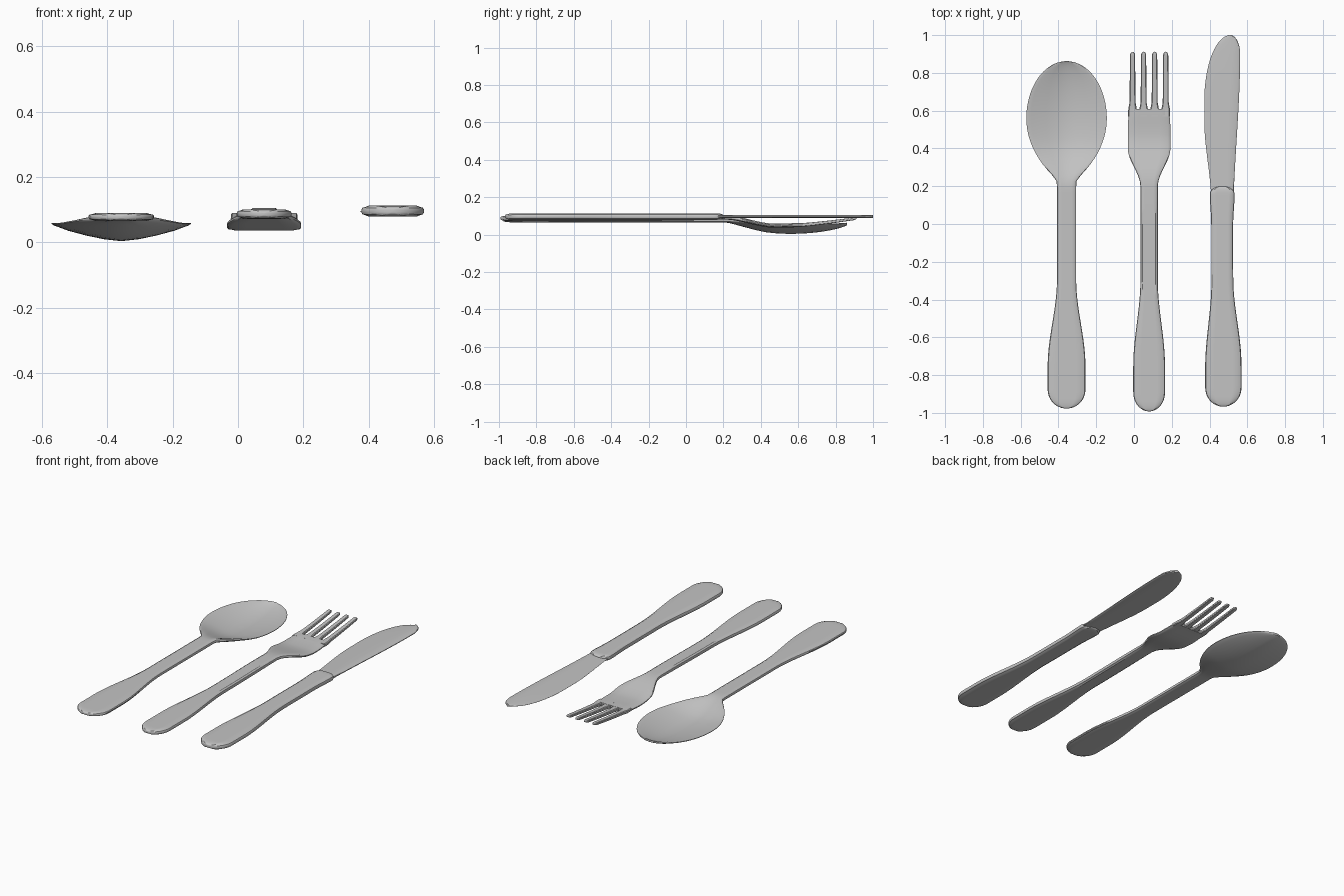
import bpy, bmesh, math

if "Cube" in bpy.data.objects:
    bpy.data.objects.remove(bpy.data.objects["Cube"])

steel = bpy.data.materials.new("brushed_steel_grey")
steel.use_nodes = True
GREY = (0.55, 0.55, 0.55, 1)
steel.diffuse_color = GREY
steel.node_tree.nodes["Principled BSDF"].inputs["Base Color"].default_value = GREY

# Rounded plate section: position across the width, share of the thickness
HALF = [(0, 1), (0.25, 1), (0.5, 1), (0.76, 1), (0.88, 0.72), (0.96, 0.6), (1, 0.25)]
TOP = [(-across, height) for across, height in HALF[:0:-1]] + HALF
SECTION = TOP + [(across, -height) for across, height in reversed(TOP)]


def mix(start, end, amount):
    return start + (end - start) * amount


def ease(y, low, high):
    """Smooth step from zero to one between two positions."""
    amount = min(1, max(0, (y - low) / (high - low)))
    return amount * amount * (3 - 2 * amount)


def round_end(distance, radius):
    """Elliptical narrowing towards an end."""
    inside = min(1, max(0, 1 - distance / radius))
    return max(0.05, math.sqrt(1 - inside * inside))


def handle_width(y, end, butt, neck):
    return mix(butt, neck, ease(y, -0.75, -0.3)) * round_end(y - end, 0.1)


def loft(name, low, high, shape, stations=64, sharp_left=False):
    """Shape gives centre x, half width, centre z, half thickness, hollow depth."""
    bm = bmesh.new()
    rings = []
    for step in range(stations + 1):
        y = mix(low, high, (1 - math.cos(math.pi * step / stations)) / 2)
        centre, width, z, thickness, hollow = shape(y)
        ring = []
        for across, height in SECTION:
            thin = min(1, 0.15 + 0.6 * (across + 1)) if sharp_left else 1
            drop = hollow * (1 - abs(across) ** 1.5)
            ring.append(bm.verts.new(
                (centre + across * width, y, z + height * thickness * thin - drop)))
        rings.append(ring)
    for back, front in zip(rings, rings[1:]):
        for i in range(len(SECTION)):
            bm.faces.new((back[i - 1], back[i], front[i], front[i - 1]))
    bm.faces.new(rings[0])
    bm.faces.new(rings[-1])
    bmesh.ops.recalc_face_normals(bm, faces=bm.faces)
    mesh = bpy.data.meshes.new(name)
    bm.to_mesh(mesh)
    bm.free()
    mesh.materials.append(steel)
    part = bpy.data.objects.new(name, mesh)
    bpy.context.collection.objects.link(part)
    bpy.ops.object.select_all(action="DESELECT")
    part.select_set(True)
    bpy.context.view_layer.objects.active = part
    bpy.ops.object.shade_smooth_by_angle(angle=math.radians(35))


# Spoon: flat handle flowing into a hollow egg-shaped bowl
SPOON_END, SPOON_TIP, BOWL_CENTRE, BOWL_WIDTH = -0.977, 0.862, 0.56, 0.213


def spoon_shape(y):
    width = handle_width(y, SPOON_END, 0.1, 0.051)
    if y < BOWL_CENTRE:
        reach = min(1, (BOWL_CENTRE - y) / 0.35)
        bowl = BOWL_WIDTH * (1 - reach ** 2) ** 0.8
        width = (width ** 4 + bowl ** 4) ** 0.25
    else:
        bowl = BOWL_WIDTH * round_end(SPOON_TIP - y, SPOON_TIP - BOWL_CENTRE)
        width = bowl
    rim = mix(0.078, 0.058, ease(y, 0.2, 0.45))
    thickness = mix(0.0125, 0.006, ease(y, 0.2, 0.4))
    thickness *= math.sqrt(round_end(y - SPOON_END, 0.05))
    return -0.357, width, rim, thickness, 0.048 * (bowl / BOWL_WIDTH) ** 1.5


loft("spoon", SPOON_END, SPOON_TIP, spoon_shape, 90)

# Fork: handle and dropped palm
FORK_X, FORK_END, PALM_END, TINE_TIP = 0.08, -0.992, 0.61, 0.912


def fork_shape(y):
    width = handle_width(y, FORK_END, 0.084, 0.046)
    width += 0.067 * ease(y, 0.2, 0.4) - 0.006 * ease(y, 0.5, PALM_END)
    z = mix(0.087, 0.092, ease(y, -0.3, 0.2))
    z -= 0.045 * ease(y, 0.2, 0.48) - 0.004 * ease(y, 0.5, PALM_END)
    thickness = mix(0.0145, 0.011, ease(y, 0, 0.3))
    return FORK_X, width, z, thickness * math.sqrt(round_end(y - FORK_END, 0.05)), 0


loft("fork", FORK_END, PALM_END, fork_shape, 80)


# Four rising tines, flared where they leave the palm
def tine_shape(centre):
    def shape(y):
        along = max(0, y - PALM_END) / (TINE_TIP - PALM_END)
        tip = round_end(TINE_TIP - y, 0.02)
        width = mix(0.016, 0.0135, along) + 0.007 * (1 - ease(y, 0.6, 0.65))
        z = mix(0.051, 0.086, along ** 1.2)
        return centre, width * tip, z, mix(0.01, 0.007, along) * tip, 0
    return shape


for number in range(4):
    loft("fork_tine_%d" % (number + 1), 0.57, TINE_TIP,
         tine_shape(FORK_X + (number - 1.5) * 0.0585), 30)

# Knife handle, wide at the butt and rounded at the shoulder
KNIFE_END, SHOULDER, KNIFE_Z = -0.967, 0.2, 0.096


def knife_handle_shape(y):
    width = handle_width(y, KNIFE_END, 0.096, 0.058) + 0.007 * ease(y, 0, 0.15)
    ends = round_end(y - KNIFE_END, 0.05) * round_end(SHOULDER - y, 0.04)
    width *= round_end(SHOULDER - y, 0.04)
    return mix(0.473, 0.467, ease(y, -0.7, -0.2)), width, KNIFE_Z, 0.017 * math.sqrt(ends), 0


loft("knife_handle", KNIFE_END, SHOULDER, knife_handle_shape)

# Knife blade: curved cutting edge on one side, straighter spine on the other
TIP_X = 0.51


def blade_shape(y):
    cutting = mix(0.41, 0.372, ease(y, 0.1, 0.55))
    spine = mix(0.525, 0.562, ease(y, 0, 0.9))
    left = TIP_X + (cutting - TIP_X) * round_end(1 - y, 0.35)
    right = TIP_X + (spine - TIP_X) * round_end(1 - y, 0.1)
    return (left + right) / 2, (right - left) / 2, KNIFE_Z, 0.0075, 0


loft("knife_blade", 0.1, 1, blade_shape, 60, sharp_left=True)
